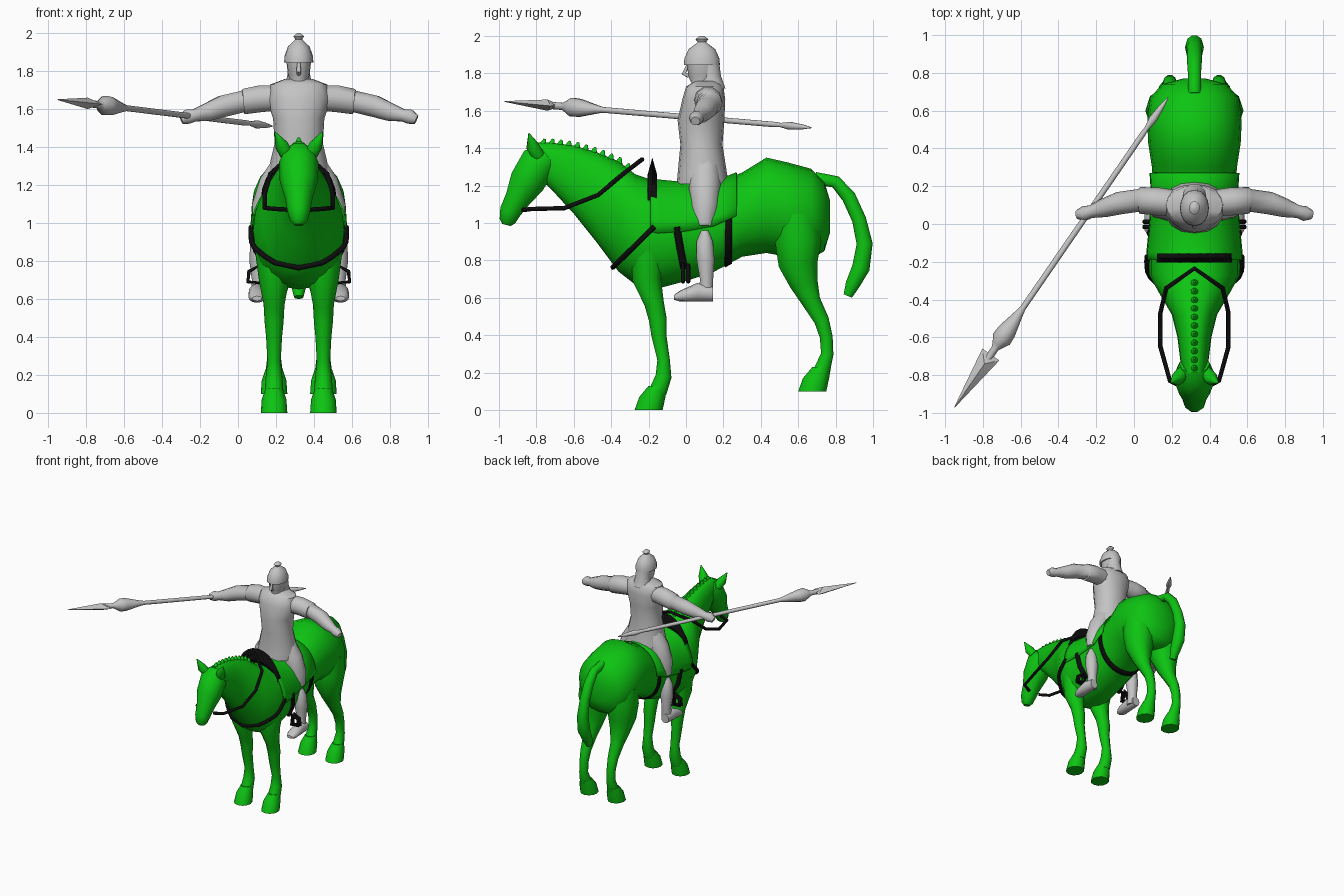
import bpy, bmesh, math
from mathutils import Vector

if "Cube" in bpy.data.objects:
    bpy.data.objects.remove(bpy.data.objects["Cube"], do_unlink=True)

MID = .32          # the horse and rider share this centre line
SIDES = (("left", 1), ("right", -1))


def make_material(name, colour):
    material = bpy.data.materials.new(name)
    material.use_nodes = True
    material.diffuse_color = (*colour, 1)
    shader = next(n for n in material.node_tree.nodes if n.type == "BSDF_PRINCIPLED")
    shader.inputs["Base Color"].default_value = (*colour, 1)
    return material


GREEN = make_material("horse green", (.004, .55, .006))
GREY = make_material("rider grey", (.55, .55, .55))
BLACK = make_material("tack black", (.004, .004, .004))


def place(name, data, material):
    """Link an object, colour it and select it alone."""
    data.materials.append(material)
    obj = bpy.data.objects.new(name, data)
    bpy.context.collection.objects.link(obj)
    bpy.ops.object.select_all(action="DESELECT")
    obj.select_set(True)
    bpy.context.view_layer.objects.active = obj
    return obj


def finish(name, bm, material, angle=50):
    """Turn a bmesh into a shaded, coloured object."""
    bmesh.ops.recalc_face_normals(bm, faces=bm.faces)
    mesh = bpy.data.meshes.new(name)
    bm.to_mesh(mesh)
    bm.free()
    obj = place(name, mesh, material)
    bpy.ops.object.shade_smooth_by_angle(angle=math.radians(angle))
    return obj


def loft(name, sections, material, upright=False, offset=0, count=16, arc=None):
    """Skin oval rings (position, low, high, half width) along y, or along z if upright."""
    bm = bmesh.new()
    start, end = arc or (0, 360)
    rings = []
    for position, low, high, width in sections:
        ring = []
        for i in range(count):
            t = math.radians(start + (end - start) * i / (count - 1 if arc else count))
            x = MID + offset + width * math.copysign(abs(math.sin(t)) ** .9, math.sin(t))
            across = (low + high) / 2 + (high - low) / 2 * math.cos(t)
            ring.append(bm.verts.new((x, across, position) if upright else (x, position, across)))
        rings.append(ring)
    for a, b in zip(rings, rings[1:]):
        for i in range(1 if arc else 0, count):
            bm.faces.new((a[i - 1], a[i], b[i], b[i - 1]))
    if not arc:
        bm.faces.new(rings[0])
        bm.faces.new(rings[-1])
    obj = finish(name, bm, material)
    if arc:
        obj.modifiers.new("thickness", "SOLIDIFY").thickness = .008


def tube(name, points, material, closed=False):
    """Round tube through (x, y, z, radius) points."""
    curve = bpy.data.curves.new(name, "CURVE")
    curve.dimensions = "3D"
    curve.bevel_depth = 1
    curve.bevel_resolution = 3
    curve.use_fill_caps = True
    spline = curve.splines.new("POLY")
    spline.points.add(len(points) - 1)
    for point, (x, y, z, radius) in zip(spline.points, points):
        point.co = (x, y, z, 1)
        point.radius = radius
    spline.use_cyclic_u = closed
    place(name, curve, material)
    bpy.ops.object.convert(target="MESH")
    bpy.ops.object.shade_smooth_by_angle(angle=math.radians(50))


def flat(points, x=0):
    """Place (y, z, radius) points in one lengthwise plane."""
    return [(MID + x, *point) for point in points]


def sided(points, s):
    return [(MID + s * x, *rest) for x, *rest in points]


def both_sides(points):
    """Mirror a half path that ends on the centre line into a whole one."""
    return sided(points, 1) + sided(points[:-1], -1)[::-1]


# Horse trunk and neck, from rump to poll: (y, belly, back, half width)
TRUNK = [
    (.77, .95, 1.12, .06), (.74, .85, 1.22, .17), (.67, .81, 1.29, .235), (.54, .82, 1.325, .25),
    (.43, .84, 1.35, .245), (.3, .82, 1.27, .225), (.15, .74, 1.21, .215), (0, .69, 1.205, .225),
    (-.15, .65, 1.22, .24), (-.27, .67, 1.26, .24), (-.36, .74, 1.33, .19), (-.48, .9, 1.38, .12),
    (-.6, 1.05, 1.415, .09), (-.72, 1.18, 1.43, .075), (-.79, 1.25, 1.43, .06)]
loft("horse_trunk", TRUNK, GREEN, count=20)


def section(y, grow=0):
    """Trunk section at any y, enlarged to lie over the skin."""
    for a, b in zip(TRUNK, TRUNK[1:]):
        if a[0] >= y >= b[0]:
            f = (a[0] - y) / (a[0] - b[0])
            _, low, high, width = (p + (q - p) * f for p, q in zip(a, b))
            return y, low - grow, high + grow, width + grow


def flank(y, z, grow):
    """Half width of the trunk at a given y and height."""
    _, low, high, width = section(y, grow)
    rise = (2 * z - low - high) / (high - low)
    return width * max(0, 1 - rise * rise) ** .45


# Head, mane and tail
tube("horse_head", flat([
    (-.74, 1.36, .08), (-.79, 1.32, .105), (-.85, 1.22, .1), (-.9, 1.13, .072),
    (-.94, 1.06, .06), (-.955, 1.01, .045), (-.96, .99, .025)]), GREEN)
for i in range(11):
    y = -.77 + .045 * i
    crest = section(y)[2]
    tube("mane_tuft", flat([(y, crest - .03, .03), (y + .015, crest + .02, .006)]), GREEN)
tube("tail", flat([
    (.69, 1.24, .035), (.8, 1.22, .035), (.87, 1.14, .04), (.925, 1.02, .04),
    (.955, .89, .045), (.935, .76, .05), (.89, .67, .04), (.865, .61, .025)]), GREEN)

# Legs, hooves and ears
FRONT_LEG = [
    (-.2, .85, .1), (-.21, .7, .08), (-.17, .57, .055), (-.15, .48, .05),
    (-.145, .4, .042), (-.12, .27, .035), (-.12, .18, .045), (-.15, .1, .05)]
HIND_LEG = [
    (.59, 1.05, .12), (.6, .9, .13), (.6, .78, .11), (.63, .68, .08), (.67, .58, .053),
    (.725, .48, .042), (.75, .39, .036), (.755, .3, .035), (.73, .22, .045), (.7, .17, .05)]
HOOF = [(.13, -.2, -.1, .045), (.07, -.25, -.11, .065), (0, -.275, -.125, .07)]
for side, s in SIDES:
    for end, leg, back, lift in (("front", FRONT_LEG, 0, 0), ("hind", HIND_LEG, .875, .1)):
        tube(f"{side}_{end}_leg", flat(leg, s * .13), GREEN)
        hoof = [(z + lift, toe + back, heel + back, w) for z, toe, heel, w in HOOF]
        loft(f"{side}_{end}_hoof", hoof, GREEN, upright=True, offset=s * .13, count=12)
    tube(side + "_ear", sided([
        (.065, -.79, 1.36, .035), (.09, -.82, 1.41, .036), (.125, -.84, 1.48, .003)], s), GREEN)

# Saddle blanket and rear girth follow the trunk
loft("saddle_blanket", [section(y, .015) for y in (-.19, -.15, 0, .15, .27)], GREEN, arc=(-88, 88))
loft("rear_girth", [section(y, .01) for y in (.21, .245)], BLACK, arc=(88, 272))

# Saddle pommel: a crescent arch with a ridged face
bm = bmesh.new()
arch = []
for i in range(13):
    t = math.pi * i / 12
    arch.append([bm.verts.new((MID + .2 * math.cos(t), -.18 + y, 1.12 + height * math.sin(t)))
                 for y, height in ((0, .23), (-.025, .14), (0, .08), (.025, .14))])
for a, b in zip(arch, arch[1:]):
    for i in range(4):
        bm.faces.new((a[i], a[i - 1], b[i - 1], b[i]))
finish("saddle_pommel", bm, BLACK, 30)

# Reins and breast strap
tube("reins", both_sides([(*point, .012) for point in (
    (.05, -.87, 1.07), (.13, -.83, 1.075), (.18, -.65, 1.08), (.18, -.47, 1.15),
    (.15, -.34, 1.26), (0, -.235, 1.34))]), BLACK)
strap = []
for i in range(9):
    y, z = -.17 - .0275 * i, .98 - .027 * i
    strap.append((flank(y, z, .012), y, z, .014))
tube("breast_strap", both_sides(strap), BLACK)

# Rider's torso, head and helmet
loft("tunic", [
    (1.21, -.05, .23, .165), (1.26, -.045, .22, .165), (1.42, -.03, .195, .127),
    (1.55, -.045, .205, .135), (1.66, -.02, .21, .17), (1.73, 0, .2, .15),
    (1.76, .05, .17, .07)], GREY, upright=True)
HEAD = [(1.72, .05), (1.75, .045), (1.78, .057), (1.85, .065)]
HELMET = [(1.845, .077), (1.88, .075), (1.93, .057), (1.957, .028), (1.967, .018), (1.983, .028), (2, .01)]
for name, rings in (("rider_head", HEAD), ("helmet", HELMET)):
    loft(name, [(z, .085 - 1.25 * r, .085 + 1.25 * r, r) for z, r in rings], GREY, upright=True)
tube("nose", flat([(.01, 1.845, .008), (-.012, 1.8, .013), (.015, 1.785, .01)]), GREY)
tube("neck_guard", flat([(.12, 1.86, .06), (.13, 1.78, .06), (.14, 1.71, .075)]), GREY)

# Rider's limbs and stirrups
for side, s in SIDES:
    tube(side + "_arm", sided([
        (.1, .11, 1.66, .07), (.2, .12, 1.655, .074), (.29, .125, 1.64, .07),
        (.295, .125, 1.64, .06), (.4, .11, 1.615, .06), (.48, .085, 1.585, .05),
        (.55, .065, 1.567, .034), (.585, .055, 1.56, .04), (.62, .05, 1.545, .025)], s), GREY)
    tube(side + "_thigh", sided([
        (.07, .1, 1.3, .08), (.13, .1, 1.2, .085), (.175, .1, 1.08, .077), (.195, .1, .98, .05)], s), GREY)
    tube(side + "_calf", flat([
        (.1, .96, .02), (.1, .9, .046), (.105, .8, .05), (.11, .7, .037), (.105, .6, .04)], s * .21), GREY)
    loft(side + "_foot", [
        (-.065, .59, .615, .025), (-.03, .58, .64, .045), (.06, .58, .68, .045),
        (.145, .582, .66, .035)], GREY, offset=s * .22, count=12)
    leather = [(y, z) for y, z in ((-.05, .98), (-.03, .86), (-.01, .76))]
    tube(side + "_stirrup_leather", sided([(flank(y, z, .005), y, z, .02) for y, z in leather], s), BLACK)
    for y in (-.016, .012):
        tube(side + "_stirrup", sided([(x, y, z, .011) for x, z in (
            (.21, .775), (.262, .745), (.268, .69), (.2, .685))], s), BLACK, closed=True)

# Spear: turned shaft with a flat barbed blade
butt, tip = Vector((.18, .67, 1.51)), Vector((-.95, -.97, 1.65))
tube("spear_shaft", [(*butt.lerp(tip, f), r) for f, r in (
    (0, .003), (.03, .014), (.07, .022), (.1, .012), (.12, .015), (.68, .016),
    (.7, .024), (.755, .05), (.78, .053), (.8, .03), (.81, .02), (.86, .02))], GREY)
across = (tip - butt).cross(Vector((0, 0, 1))).normalized()
bm = bmesh.new()
for f, wide, thick in ((.83, .055, .01), (.86, .045, .03), (1, .002, .002)):
    for k in (1, -1):
        bm.verts.new(butt.lerp(tip, f) + across * wide * k)
        bm.verts.new(butt.lerp(tip, f) + Vector((0, 0, thick * k)))
bmesh.ops.convex_hull(bm, input=bm.verts)
finish("spear_blade", bm, GREY, 20)
